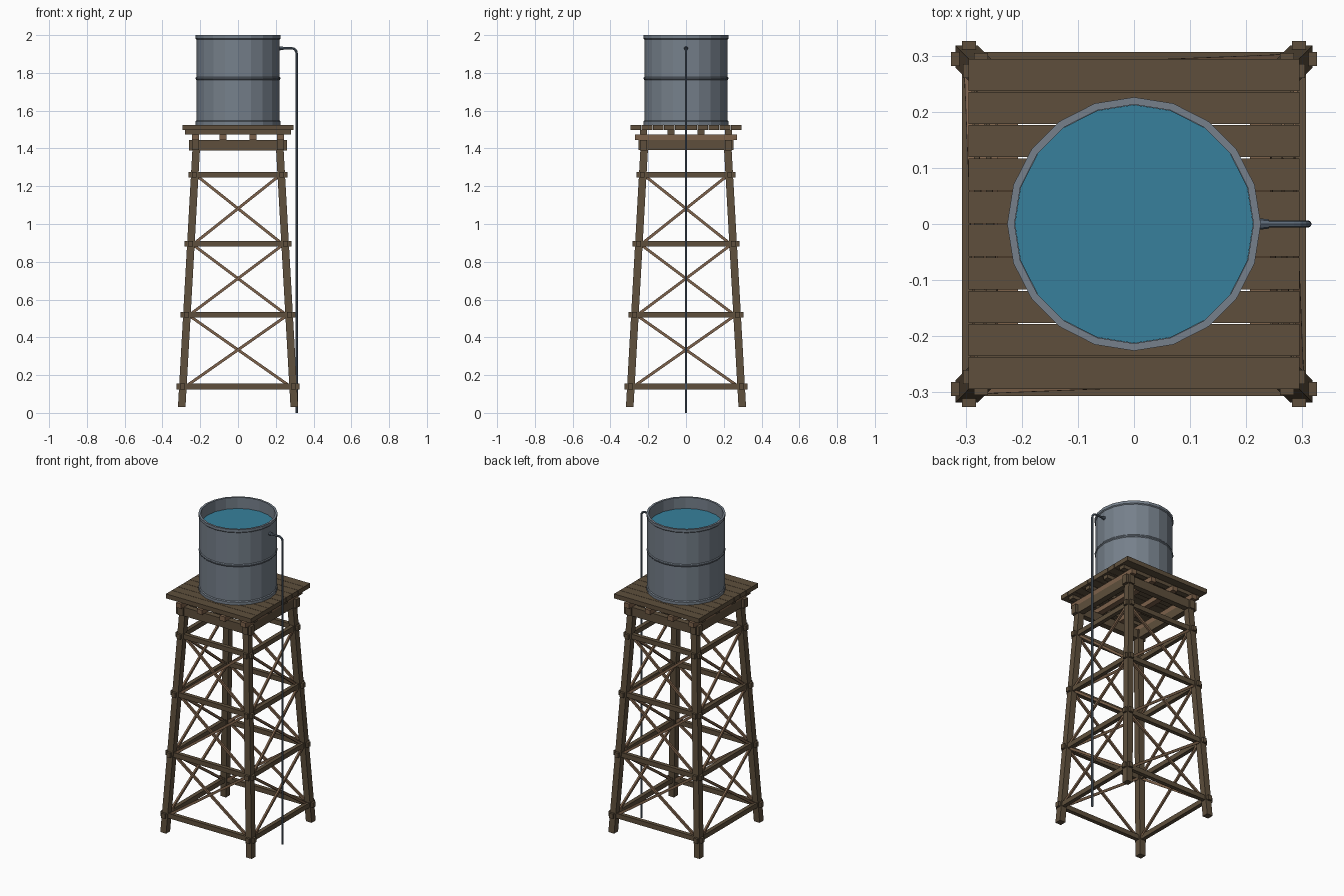
import bpy, bmesh, math
from mathutils import Vector

if "Cube" in bpy.data.objects:
    bpy.data.objects.remove(bpy.data.objects["Cube"])


def srgb(r, g, b):
    return tuple(((c / 255 + 0.055) / 1.055) ** 2.4 for c in (r, g, b)) + (1,)


def mat(name, *rgb):
    m = bpy.data.materials.new(name)
    m.diffuse_color = srgb(*rgb)
    m.use_nodes = True
    m.node_tree.nodes["Principled BSDF"].inputs["Base Color"].default_value = m.diffuse_color
    return m


DARK = mat("dark wood", 94, 79, 60)
LIGHT = mat("light wood", 124, 97, 74)
STEEL = mat("tank steel", 118, 128, 139)
PIPE = mat("pipe metal", 92, 105, 119)
WATER = mat("water blue", 55, 128, 156)


def finish(name, bm, m):
    bmesh.ops.recalc_face_normals(bm, faces=bm.faces)
    me = bpy.data.meshes.new(name)
    bm.to_mesh(me)
    bm.free()
    me.materials.append(m)
    ob = bpy.data.objects.new(name, me)
    bpy.context.collection.objects.link(ob)
    return ob


def prism(name, a, b, u, v, m):
    """Bar from a to b, with cross-section half vectors u and v."""
    a, b, u, v = map(Vector, (a, b, u, v))
    bm = bmesh.new()
    ends = [[bm.verts.new(p + s * u + t * v) for s, t in ((-1, -1), (1, -1), (1, 1), (-1, 1))]
            for p in (a, b)]
    bm.faces.new(ends[0])
    bm.faces.new(ends[1])
    for i in range(4):
        j = (i + 1) % 4
        bm.faces.new((ends[0][i], ends[0][j], ends[1][j], ends[1][i]))
    return finish(name, bm, m)


def box(name, x0, x1, y0, y1, z0, z1, m):
    x, y = (x0 + x1) / 2, (y0 + y1) / 2
    return prism(name, (x, y, z0), (x, y, z1), ((x1 - x0) / 2, 0, 0), (0, (y1 - y0) / 2, 0), m)


def lathe(name, profile, n, m):
    """Closed profile of (radius, z) points spun about z."""
    bm = bmesh.new()
    rings = [[bm.verts.new((r * math.cos(2 * math.pi * i / n), r * math.sin(2 * math.pi * i / n), z))
              for i in range(n)] for r, z in profile]
    for a, b in zip(rings, rings[1:]):
        for i in range(n):
            j = (i + 1) % n
            bm.faces.new((a[i], a[j], b[j], b[i]))
    bm.faces.new(rings[0])
    bm.faces.new(rings[-1])
    return finish(name, bm, m)


def leg_at(z):
    return 0.298 + (0.22 - 0.298) * (z - 0.03) / 1.39


# splayed legs
for sx in (-1, 1):
    for sy in (-1, 1):
        b, t = leg_at(0.03), leg_at(1.445)
        prism("leg", (sx * b, sy * b, 0.03), (sx * t, sy * t, 1.445), (0.02, 0, 0), (0, 0.02, 0), DARK)

# girts and cross braces on four sides
levels = [0.14, 0.52, 0.895, 1.26]
for side in range(4):
    ang = side * math.pi / 2
    along = Vector((math.cos(ang), math.sin(ang), 0))
    out = Vector((math.sin(ang), -math.cos(ang), 0))
    up = Vector((0, 0, 1))
    for z in levels:
        d = leg_at(z)
        c = out * (d + 0.002) + up * z
        prism("girt", c - along * (d + 0.034), c + along * (d + 0.034), out * 0.0125, up * 0.015, DARK)
    for z0, z1 in zip(levels, levels[1:]):
        d0, d1 = leg_at(z0), leg_at(z1)
        for s in (-1, 1):
            off = out * (0.005 * s)
            p = -along * s * (d0 - 0.015) + out * d0 + up * z0 + off
            q = along * s * (d1 - 0.005) + out * d1 + up * z1 + off
            w = (q - p).cross(out).normalized()
            prism("cross_brace", p, q, w * 0.0075, out * 0.006, LIGHT)

# head beams, joists, runners and deck planks
for s in (-1, 1):
    c = s * 0.225
    box("head_beam_x", -0.26, 0.26, c - 0.018, c + 0.018, 1.39, 1.445, DARK)
    box("head_beam_y", c - 0.018, c + 0.018, -0.252, 0.252, 1.392, 1.445, DARK)
for c in (-0.225, -0.08, 0.08, 0.225):
    box("joist", c - 0.018, c + 0.018, -0.27, 0.27, 1.445, 1.475, LIGHT)
    box("runner", -0.28, 0.28, c - 0.018, c + 0.018, 1.475, 1.497, DARK)
for i in range(10):
    y = -0.295 + i * 0.059
    box("deck_plank", -0.295, 0.295, y + 0.001, y + 0.058, 1.497, 1.525, DARK)

# open tank with foot, middle ridge and rim
lathe("tank", [(0.226, 1.525), (0.226, 1.543), (0.221, 1.548), (0.221, 1.763), (0.225, 1.768),
               (0.225, 1.774), (0.221, 1.779), (0.221, 1.978), (0.226, 1.983), (0.226, 2.0),
               (0.213, 2.0), (0.213, 1.9)], 20, STEEL)
lathe("water", [(0.2125, 1.905), (0.2125, 1.93)], 20, WATER)

# pipe with rounded elbow
pts = [(0.215, 1.93), (0.285, 1.93)]
pts += [(0.285 + 0.025 * math.sin(a), 1.905 + 0.025 * math.cos(a))
        for a in (math.pi / 8, math.pi / 4, 3 * math.pi / 8, math.pi / 2)]
pts.append((0.31, 0.0))
bm = bmesh.new()
rings = []
for i, (x, z) in enumerate(pts):
    a = 0 if i < 2 else min(i - 1, 4) * math.pi / 8
    n = Vector((math.sin(a), 0, math.cos(a)))
    rings.append([bm.verts.new(Vector((x, 0, z)) + 0.0065 * (n * math.cos(k * math.pi / 4)
                  + Vector((0, 1, 0)) * math.sin(k * math.pi / 4))) for k in range(8)])
for a, b in zip(rings, rings[1:]):
    for k in range(8):
        bm.faces.new((a[k], a[(k + 1) % 8], b[(k + 1) % 8], b[k]))
bm.faces.new(rings[0])
bm.faces.new(rings[-1])
finish("pipe", bm, PIPE)

# pipe collar on the tank wall
bm = bmesh.new()
bmesh.ops.create_cone(bm, cap_ends=True, segments=8, radius1=0.011, radius2=0.008, depth=0.022)
collar = finish("pipe_collar", bm, PIPE)
collar.rotation_euler = (0, math.pi / 2, 0)
collar.location = (0.23, 0, 1.93)
